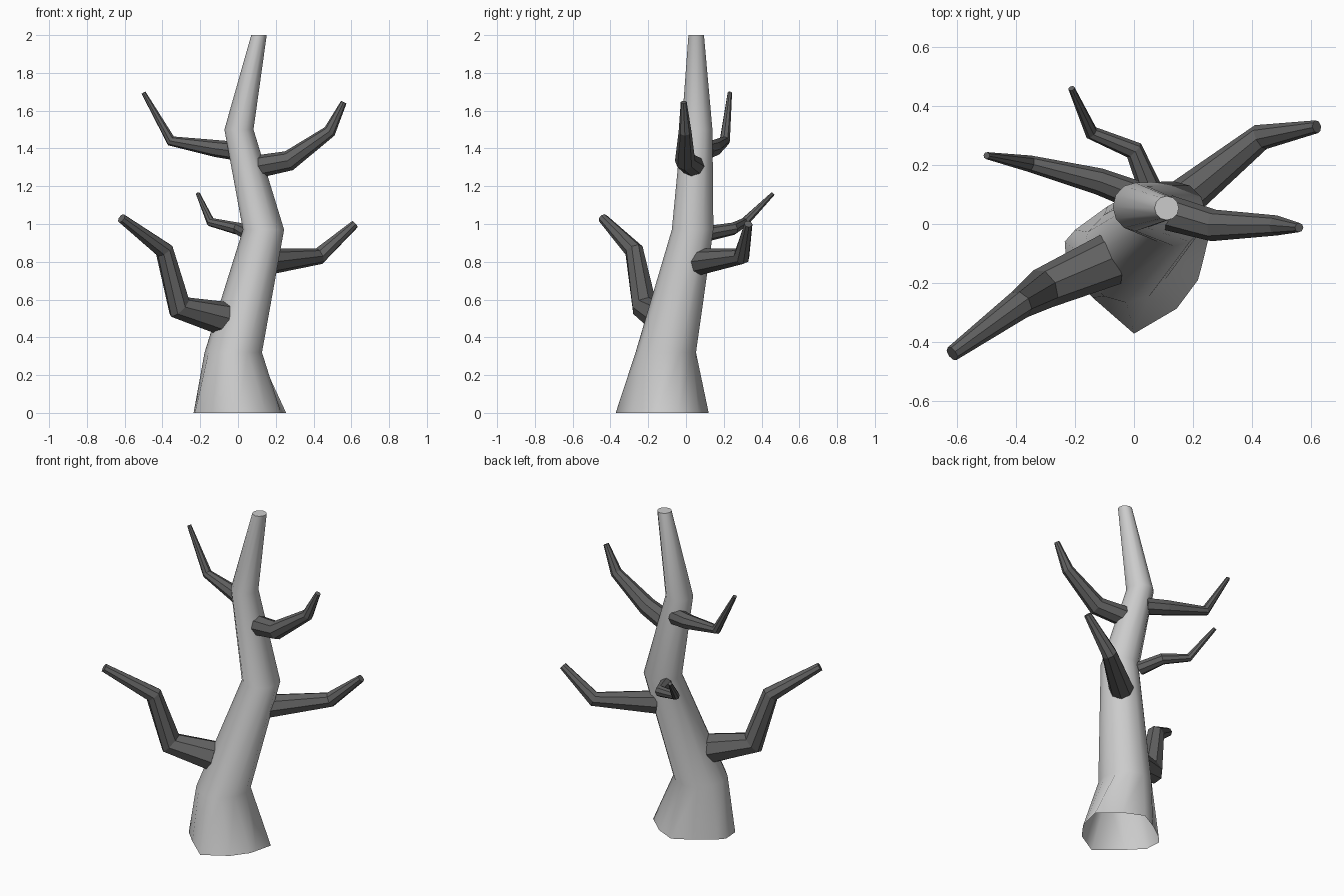
import bpy
from math import cos, sin, tau
from mathutils import Vector

if "Cube" in bpy.data.objects:
    bpy.data.objects.remove(bpy.data.objects["Cube"])

dark = bpy.data.materials.new("dark_bark")
dark.diffuse_color = (.12, .12, .12, 1)
dark.use_nodes = True
dark.node_tree.nodes["Principled BSDF"].inputs["Base Color"].default_value = dark.diffuse_color


def loft(name, rings, cap_start, smooth):
    """Skin a list of equal-sized rings into one object, capping the ends."""
    n = len(rings[0])
    verts = [v for ring in rings for v in ring]
    faces = []
    for r in range(len(rings) - 1):
        for i in range(n):
            j = (i + 1) % n
            faces.append((r * n + i, r * n + j, (r + 1) * n + j, (r + 1) * n + i))
    faces.append(tuple(range((len(rings) - 1) * n, len(rings) * n)))
    if cap_start:
        faces.append(tuple(reversed(range(n))))
    mesh = bpy.data.meshes.new(name)
    mesh.from_pydata(verts, [], faces)
    mesh.update()
    obj = bpy.data.objects.new(name, mesh)
    bpy.context.collection.objects.link(obj)
    if smooth:
        bpy.ops.object.select_all(action='DESELECT')
        obj.select_set(True)
        bpy.context.view_layer.objects.active = obj
        bpy.ops.object.shade_smooth_by_angle(angle=1.2)
    return obj


def branch(name, path, sides=8):
    """Tapered, angular branch along (x, y, z, radius) points."""
    pts = [Vector(p[:3]) for p in path]
    rings = []
    for k, p in enumerate(pts):
        t = Vector((0, 0, 0))
        if k > 0:
            t += (p - pts[k - 1]).normalized()
        if k < len(pts) - 1:
            t += (pts[k + 1] - p).normalized()
        t.normalize()
        u = t.cross(Vector((0, 0, 1))).normalized()
        v = u.cross(t)
        r = path[k][3]
        # counter-clockwise around the direction of travel
        rings.append([p + r * (cos(tau * i / sides) * u - sin(tau * i / sides) * v)
                      for i in range(sides)])
    obj = loft(name, rings, True, False)
    obj.data.materials.append(dark)
    return obj


# Trunk: irregular flared foot, then crooked round sections, open underneath
foot = [(.228, -.15), (.255, -.04), (.14, .065), (.02, .12), (-.09, .06), (-.2, -.02),
        (-.235, -.06), (-.228, -.16), (-.14, -.25), (0, -.372), (.145, -.287), (.217, -.19)]
sections = [(-.025, -.107, .32, .152, .16), (.135, .035, .97, .109, .11),
            (.005, .058, 1.5, .077, .082), (.111, .054, 2.0, .041, .041)]
n = len(foot)
trunk_rings = [[Vector((x, y, 0)) for x, y in foot]]
for cx, cy, z, rx, ry in sections:
    trunk_rings.append([Vector((cx + rx * cos(tau * i / n), cy + ry * sin(tau * i / n), z))
                        for i in range(n)])
loft("trunk", trunk_rings, False, True)

# Branches, lowest to highest
branch("lower_left_branch", [(-.08, -.12, .5, .09), (-.31, -.22, .56, .07),
                             (-.39, -.275, .86, .05), (-.617, -.44, 1.03, .026)])
branch("middle_right_branch", [(.155, .075, .80, .07), (.43, .295, .83, .045),
                               (.62, .33, 1.0, .022)])
branch("back_branch", [(.055, .12, .95, .04), (0, .25, .975, .033),
                       (-.145, .31, 1.01, .024), (-.212, .46, 1.16, .011)])
branch("upper_right_branch", [(.11, .04, 1.305, .06), (.27, -.005, 1.335, .054),
                              (.485, -.005, 1.49, .034), (.56, -.012, 1.645, .016)])
branch("upper_left_branch", [(0, .1, 1.385, .05), (-.12, .145, 1.40, .045),
                             (-.355, .205, 1.44, .028), (-.5, .232, 1.695, .012)])
